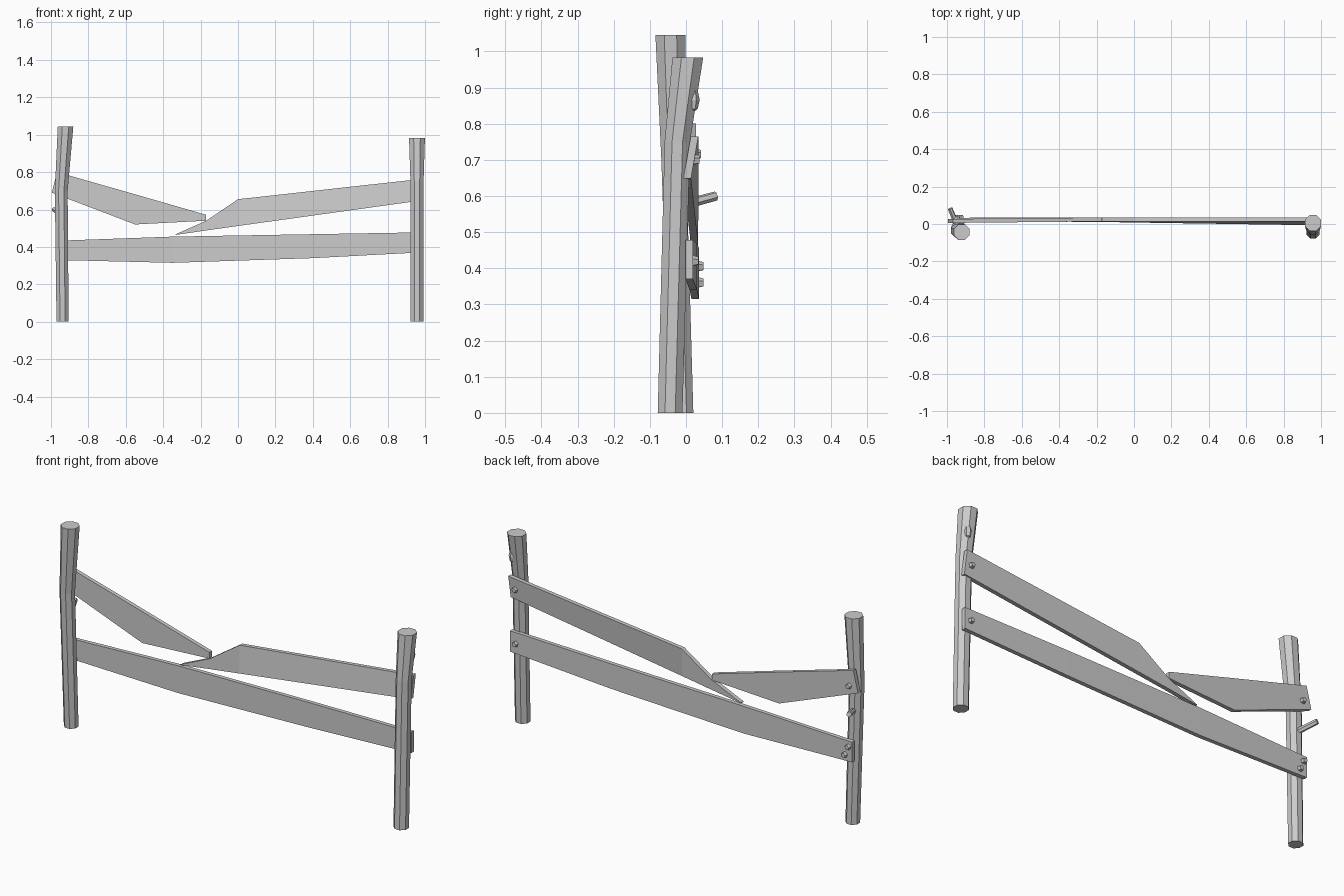
import bpy, bmesh, math
from mathutils import Vector

if "Cube" in bpy.data.objects:
    bpy.data.objects.remove(bpy.data.objects["Cube"])


def make_object(name, bm):
    bmesh.ops.recalc_face_normals(bm, faces=bm.faces)
    me = bpy.data.meshes.new(name)
    bm.to_mesh(me)
    bm.free()
    ob = bpy.data.objects.new(name, me)
    bpy.context.collection.objects.link(ob)
    return ob


def loft(name, rings):
    """Bridge successive vertex rings and cap both ends."""
    bm = bmesh.new()
    loops = [[bm.verts.new(p) for p in r] for r in rings]
    n = len(loops[0])
    for a, b in zip(loops, loops[1:]):
        for i in range(n):
            j = (i + 1) % n
            bm.faces.new((a[i], a[j], b[j], b[i]))
    bm.faces.new(loops[0])
    bm.faces.new(loops[-1])
    return make_object(name, bm)


def post(name, sections, sides=8):
    """Bent pole from (x, y, z, radius) sections."""
    rings = []
    for x, y, z, r in sections:
        angles = [2 * math.pi * (i + 0.5) / sides for i in range(sides)]
        rings.append([(x + r * math.cos(a), y + r * math.sin(a), z) for a in angles])
    return loft(name, rings)


def plank(name, columns, thick=0.021):
    """Plank from columns (x_top, z_top, front_y_top, x_bottom, z_bottom, front_y_bottom)."""
    rings = [[(xt, yt, zt), (xt, yt + thick, zt), (xb, yb + thick, zb), (xb, yb, zb)]
             for xt, zt, yt, xb, zb, yb in columns]
    return loft(name, rings)


def rod(name, start, end, r1, r2, sides):
    """Tapered peg between two points."""
    a, b = Vector(start), Vector(end)
    q = (b - a).to_track_quat('Z', 'Y')
    rings = []
    for c, r in ((a, r1), (b, r2)):
        rings.append([c + q @ Vector((r * math.cos(t), r * math.sin(t), 0))
                      for t in (2 * math.pi * i / sides + 0.25 for i in range(sides))])
    return loft(name, rings)


# posts
post("left_post", [(-0.938, -0.012, 0, 0.035), (-0.945, -0.034, 0.70, 0.037),
                   (-0.922, -0.043, 1.045, 0.045)])
post("right_post", [(0.957, -0.044, 0, 0.037), (0.957, -0.024, 0.75, 0.038),
                    (0.957, 0.005, 0.983, 0.046)])

# rails
plank("lower_rail", [(-0.965, 0.433, 0.012, -0.965, 0.330, 0.012),
                     (-0.35, 0.455, 0.015, -0.35, 0.315, 0.015),
                     (0.40, 0.468, 0.010, 0.40, 0.340, 0.010),
                     (0.985, 0.478, -0.002, 0.985, 0.371, -0.002)])
plank("broken_rail_left", [(-0.968, 0.800, 0.006, -0.995, 0.690, 0.006),
                           (-0.56, 0.684, 0.010, -0.55, 0.520, 0.010),
                           (-0.172, 0.572, 0.014, -0.172, 0.540, 0.014)])
plank("broken_rail_right", [(-0.334, 0.467, 0.012, -0.335, 0.464, 0.012),
                            (-0.17, 0.540, 0.013, -0.17, 0.488, 0.011),
                            (0.0, 0.655, 0.014, 0.0, 0.512, 0.008),
                            (0.985, 0.764, 0.013, 0.985, 0.649, -0.007)])

# nails holding the rails
nails = [(0.952, 0.018, 0.70), (0.952, 0.014, 0.42), (-0.945, 0.022, 0.715),
         (-0.945, 0.028, 0.405), (-0.925, 0.028, 0.36)]
for i, (x, y, z) in enumerate(nails):
    rod(f"nail_{i + 1}", (x, y, z), (x, y + 0.02, z), 0.017, 0.012, 5)

# branch stub on the left post
rod("branch_stub", (-0.945, -0.01, 0.575), (-0.983, 0.083, 0.600), 0.014, 0.013, 6)

# knot on the right post
bm = bmesh.new()
bmesh.ops.create_uvsphere(bm, u_segments=6, v_segments=4, radius=1)
for v in bm.verts:
    v.co = Vector((0.97 + v.co.x * 0.019, 0.019 + v.co.y * 0.019, 0.866 + v.co.z * 0.035))
make_object("knot", bm)
